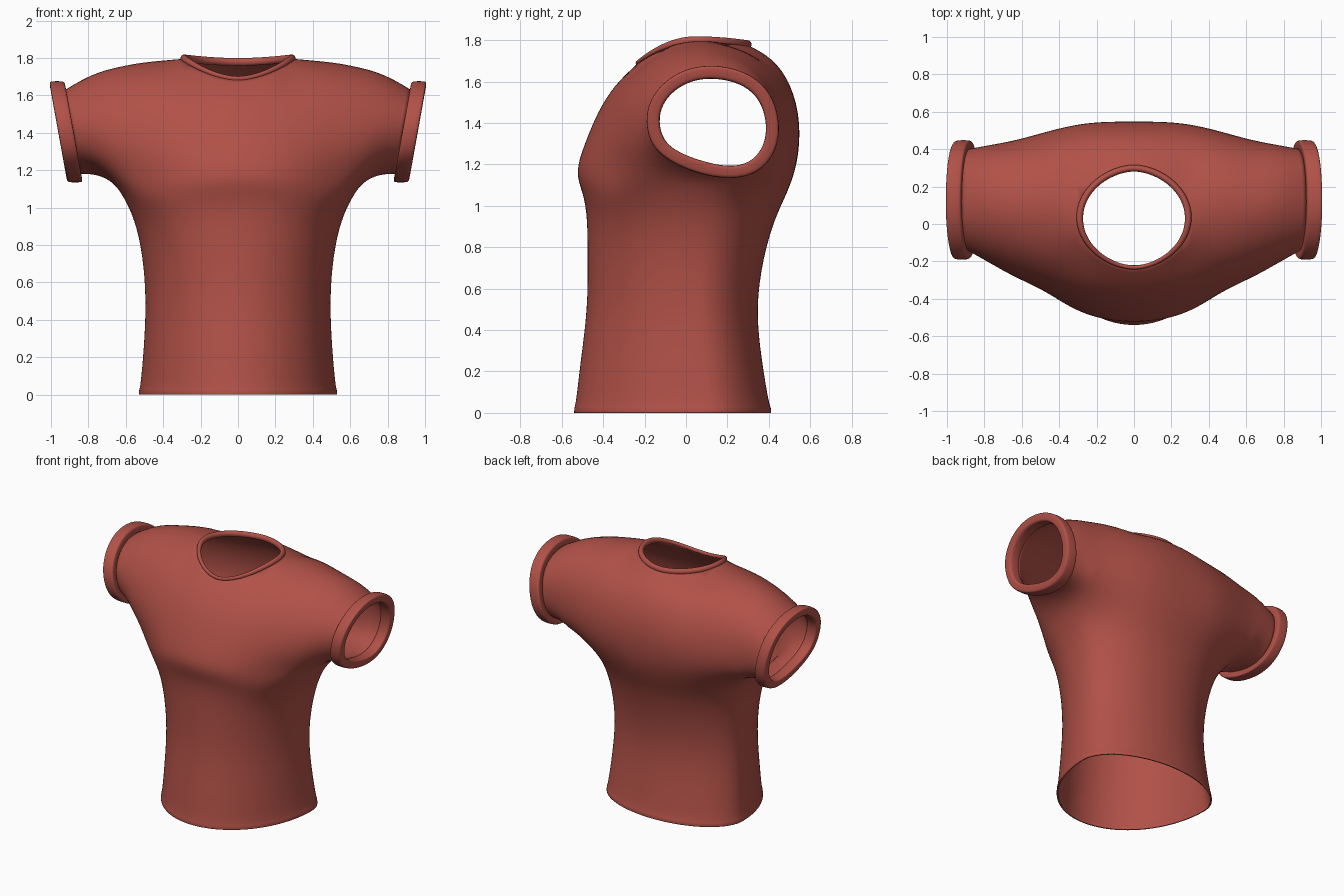
import bpy, bmesh, math
from mathutils import Vector

cube = bpy.data.objects.get("Cube")
if cube:
    bpy.data.objects.remove(cube, do_unlink=True)

red = bpy.data.materials.new("brick_red")
red.use_nodes = True
colour = (0.44, 0.083, 0.064, 1)
red.diffuse_color = colour
bsdf = red.node_tree.nodes["Principled BSDF"]
bsdf.inputs["Base Color"].default_value = colour
bsdf.inputs["Roughness"].default_value = 0.8


def finish(name, bm, mirror=False, thickness=0.0):
    """Turn a bmesh into a smooth, subdivided red object."""
    me = bpy.data.meshes.new(name)
    bm.to_mesh(me)
    bm.free()
    me.materials.append(red)
    me.polygons.foreach_set("use_smooth", [True] * len(me.polygons))
    ob = bpy.data.objects.new(name, me)
    bpy.context.collection.objects.link(ob)
    if mirror:
        m = ob.modifiers.new("Mirror", 'MIRROR')
        m.merge_threshold = 0.002
    s = ob.modifiers.new("Subdivision", 'SUBSURF')
    s.levels = s.render_levels = 2
    if thickness:
        t = ob.modifiers.new("Cloth", 'SOLIDIFY')
        t.thickness = thickness
        t.offset = -1
    return ob


def ring_band(name, rings, mirror=False):
    """Closed band: loops of profile points joined all the way round."""
    bm = bmesh.new()
    vs = [[bm.verts.new(p) for p in r] for r in rings]
    n, m = len(vs), len(vs[0])
    for i in range(n):
        for j in range(m):
            a, b = vs[i], vs[(i + 1) % n]
            bm.faces.new((a[j], b[j], b[(j + 1) % m], a[(j + 1) % m]))
    bmesh.ops.recalc_face_normals(bm, faces=bm.faces)
    return finish(name, bm, mirror)


# Shoulder cross-sections (y, z): chest, over the top, down the back,
# then the underarm (last five points) where there is a sleeve
CENTRE = [(-.54, 1.16), (-.49, 1.3), (-.43, 1.45), (-.35, 1.58), (-.23, 1.69),
          (.05, 1.79), (.29, 1.78), (.42, 1.715), (.51, 1.59), (.556, 1.4), (.54, 1.2)]
SHOULDER = [(-.475, 1.16), (-.44, 1.31), (-.385, 1.46), (-.3, 1.61), (-.165, 1.73),
            (.05, 1.802), (.25, 1.785), (.39, 1.71), (.49, 1.58), (.542, 1.4), (.525, 1.2)]
ARMPIT = [(-.225, 1.185), (-.28, 1.31), (-.265, 1.45), (-.205, 1.58), (-.1, 1.69),
          (.06, 1.757), (.21, 1.74), (.335, 1.67), (.42, 1.55), (.45, 1.38), (.43, 1.22),
          (.35, 1.16), (.24, 1.135), (.13, 1.125), (.02, 1.13), (-.11, 1.145)]
SLEEVE_END = [(-.135, 1.33), (-.15, 1.43), (-.12, 1.515), (-.05, 1.585), (.04, 1.625),
              (.13, 1.632), (.22, 1.62), (.315, 1.58), (.382, 1.5), (.408, 1.39), (.395, 1.28),
              (.32, 1.19), (.21, 1.172), (.1, 1.192), (0, 1.225), (-.085, 1.27)]


def end_x(z):
    """The sleeve opening leans outward at the top."""
    return .885 + .18 * (z - 1.41)


def hermite(a, b, ta, tb, t):
    return ((2*t**3 - 3*t*t + 1) * a + (t**3 - 2*t*t + t) * ta
            + (3*t*t - 2*t**3) * b + (t**3 - t*t) * tb)


def shoulder_point(x, j):
    """Smooth point j of the shoulder section at x up to the armpit."""
    c, s, a = (Vector(k[j]) for k in (CENTRE, SHOULDER, ARMPIT))
    e = Vector(SLEEVE_END[j])
    slope_s, slope_a = (a - c) / .66, (e - s) / .6
    if x <= .3:
        p = hermite(c, s, Vector((0, 0)), slope_s * .3, x / .3)
    else:
        p = hermite(s, a, slope_s * .36, slope_a * .36, (x - .3) / .36)
    return Vector((x, p.x, p.y))


def sleeve_point(t, j):
    """Point j of the sleeve, t from armpit (0) to opening (1), arched slightly."""
    a, e = ARMPIT[j], SLEEVE_END[j]
    p = Vector((.66, *a)).lerp(Vector((end_x(e[1]), *e)), t)
    p.z += .018 * math.sin(math.pi * t)
    return p


def neck_point(angle):
    """Neckline, angle measured from the front centre."""
    c, s = math.cos(angle), math.sin(angle)
    drop = .11 if c > 0 else .02
    x = math.copysign(.292 * abs(s) ** 1.12, s)
    return Vector((x, .033 - .267 * c, 1.798 - drop * c * c))


# Shirt body: one half, mirrored
bm = bmesh.new()
STATIONS = [0, .1, .2, .3, .42, .54, .66]
ARM = len(STATIONS) - 1
grid = []
for x in STATIONS:
    n = 16 if x == .66 else 11
    grid.append([bm.verts.new(shoulder_point(x, j) if n == 11 else (x, *ARMPIT[j]))
                 for j in range(n)])
for t in (.33, .67, 1):
    grid.append([bm.verts.new(sleeve_point(t, j)) for j in range(16)])

# Snap the neck opening to its oval
rim = [grid[i][4] for i in range(4)] + [grid[3][5]] + [grid[i][6] for i in (3, 2, 1, 0)]
for k, v in enumerate(rim):
    v.co = neck_point(math.pi * k / 8)
rim[0].co.x = rim[-1].co.x = 0

for i in range(len(grid) - 1):
    for j in range(16 if i >= ARM else 10):
        if i < 3 and j in (4, 5):
            continue
        k = (j + 1) % 16
        bm.faces.new((grid[i][j], grid[i + 1][j], grid[i + 1][k], grid[i][k]))
for i in range(3):
    bm.verts.remove(grid[i][5])

# Torso rings hung below the chest:
# (z, half width, front y, widest y, back y, roundness: below 1 is squarer)
TORSO = [(1.06, .615, -.497, .03, .49, .86), (.94, .555, -.478, .05, .43, .92),
         (.75, .511, -.477, .06, .373, .97), (.5, .492, -.477, .06, .337, 1),
         (.25, .505, -.512, .08, .367, 1), (.04, .524, -.535, .1, .402, 1),
         (.025, .532, -.543, .1, .413, 1), (0, .532, -.543, .1, .413, 1)]
upper = ([grid[i][0] for i in range(ARM + 1)] + [grid[ARM][j] for j in range(15, 10, -1)]
         + [grid[i][10] for i in range(ARM, -1, -1)])
last = len(upper) - 1
for z, w, front, mid, back, power in TORSO:
    lower = []
    for k in range(last + 1):
        a = math.pi * k / last
        c = math.cos(a)
        reach = front - mid if c > 0 else back - mid
        x = 0 if k in (0, last) else w * math.sin(a) ** power
        lower.append(bm.verts.new((x, mid + reach * abs(c) ** power, z)))
    for k in range(last):
        bm.faces.new((upper[k], lower[k], lower[k + 1], upper[k + 1]))
    upper = lower
finish("shirt_body", bm, mirror=True, thickness=.01)

# Collar: rounded trim along the neckline, thinner at the front
rings = []
for k in range(32):
    a = 2 * math.pi * k / 32
    p = neck_point(a)
    out = Vector((math.sin(a), -math.cos(a), 0))
    size = .02 - .008 * max(0, math.cos(a))
    rings.append([p + out * size * math.cos(b) + Vector((0, 0, size * 1.15 * math.sin(b)))
                  for b in (math.pi * q / 4 for q in range(8))])
ring_band("collar", rings)

# Sleeve cuffs: raised flat band (outward offset, distance along the sleeve)
CUFF = [(-.004, -.004), (.036, -.006), (.047, -.002), (.048, .035), (.047, .07),
        (.038, .077), (0, .078), (-.016, .074), (-.017, .035), (-.014, 0)]
rings = []
for y, z in SLEEVE_END:
    out = Vector((0, y - .13, z - 1.4)).normalized()
    rings.append([Vector((end_x(z + out.z * r) + s, y, z)) + out * r for r, s in CUFF])
ring_band("sleeve_cuffs", rings, mirror=True)
